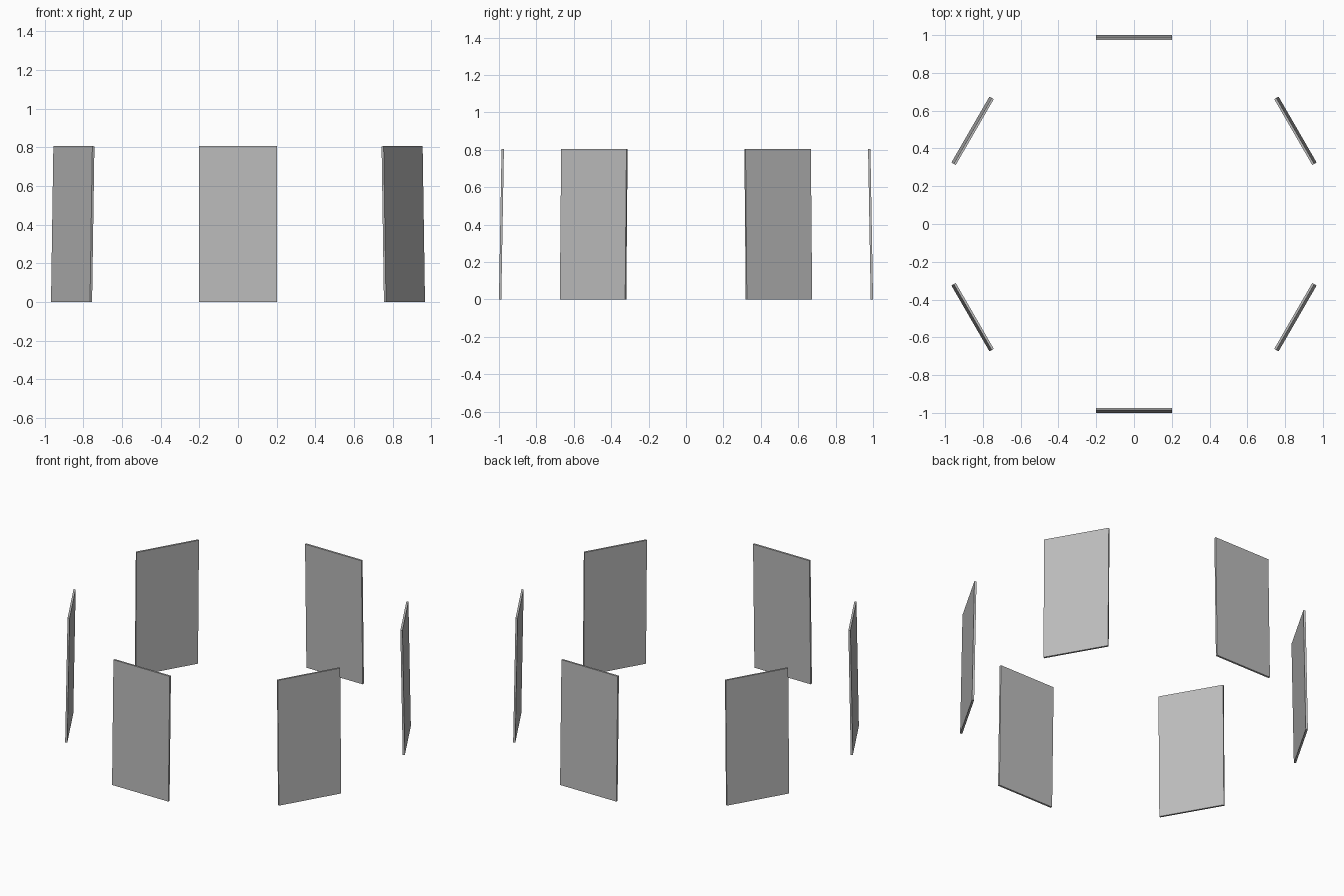
import bpy, math
from mathutils import Matrix

if "Cube" in bpy.data.objects:
    bpy.data.objects.remove(bpy.data.objects["Cube"])

WIDTH, THICK, HEIGHT = 0.403, 0.0125, 0.805
TILT = math.radians(1)

grey = bpy.data.materials.new("panel_grey")
grey.diffuse_color = (0.5, 0.5, 0.5, 1)
grey.use_nodes = True
grey.node_tree.nodes["Principled BSDF"].inputs["Base Color"].default_value = grey.diffuse_color


def panel(name, angle):
    """Thin upright slab, leaning inward, standing on a unit circle."""
    bpy.ops.mesh.primitive_cube_add(size=1)
    ob = bpy.context.object
    ob.name = name
    ob.data.materials.append(grey)
    # outer bottom edge sits on the origin, then lean, push out and swing round
    ob.data.transform(
        Matrix.Rotation(angle, 4, 'Z')
        @ Matrix.Translation((0, -1, 0))
        @ Matrix.Rotation(-TILT, 4, 'X')
        @ Matrix.Translation((0, THICK / 2, HEIGHT / 2))
        @ Matrix.Diagonal((WIDTH, THICK, HEIGHT, 1)))
    # rest the lowest edge on the floor
    low = min(v.co.z for v in ob.data.vertices)
    ob.data.transform(Matrix.Translation((0, 0, -low)))


# ring of six panels
for i in range(6):
    panel(f"standing_panel_{i + 1}", math.radians(60 * i))
